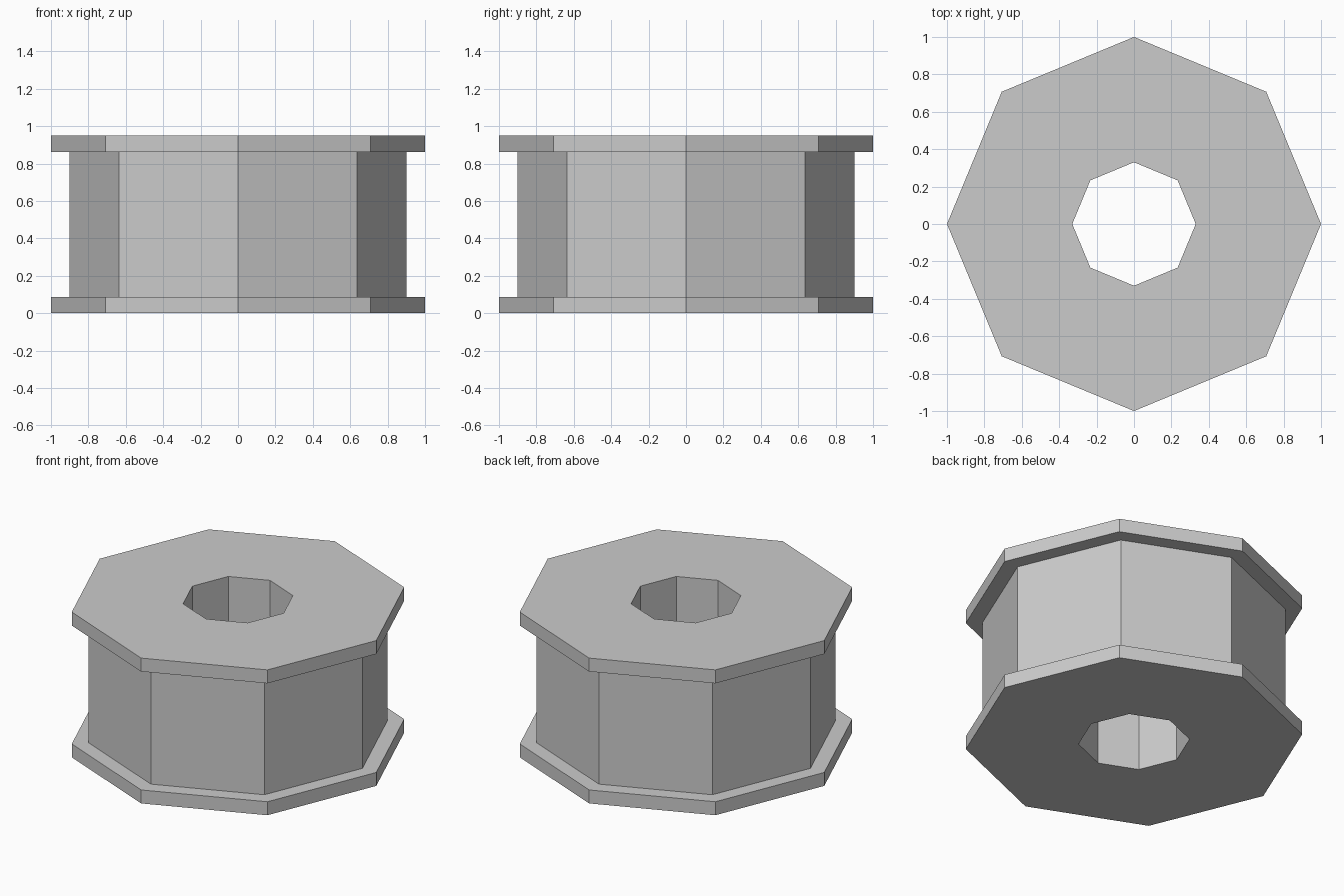
import bpy, bmesh
from math import cos, sin, tau

if "Cube" in bpy.data.objects:
    bpy.data.objects.remove(bpy.data.objects["Cube"])

SIDES = 8
HOLE, CORE, RIM = 0.33, 0.90, 1.0
HEIGHT, FLANGE = 0.95, 0.088


def lathe(name, profile):
    """Revolve a closed (radius, z) profile, given counter-clockwise, into a flat-sided ring."""
    bm = bmesh.new()
    rings = [[bm.verts.new((r * cos(tau * i / SIDES), r * sin(tau * i / SIDES), z))
              for r, z in profile] for i in range(SIDES)]
    n = len(profile)
    for i in range(SIDES):
        a, b = rings[i], rings[(i + 1) % SIDES]
        for j in range(n):
            k = (j + 1) % n
            bm.faces.new((a[j], b[j], b[k], a[k]))
    bmesh.ops.recalc_face_normals(bm, faces=bm.faces)
    mesh = bpy.data.meshes.new(name)
    bm.to_mesh(mesh)
    bm.free()
    obj = bpy.data.objects.new(name, mesh)
    bpy.context.collection.objects.link(obj)
    return obj


# Spool: two flanges, a recessed core and a through bore, in one profile
lathe("spool", [
    (HOLE, 0), (RIM, 0), (RIM, FLANGE), (CORE, FLANGE),
    (CORE, HEIGHT - FLANGE), (RIM, HEIGHT - FLANGE), (RIM, HEIGHT), (HOLE, HEIGHT),
])
